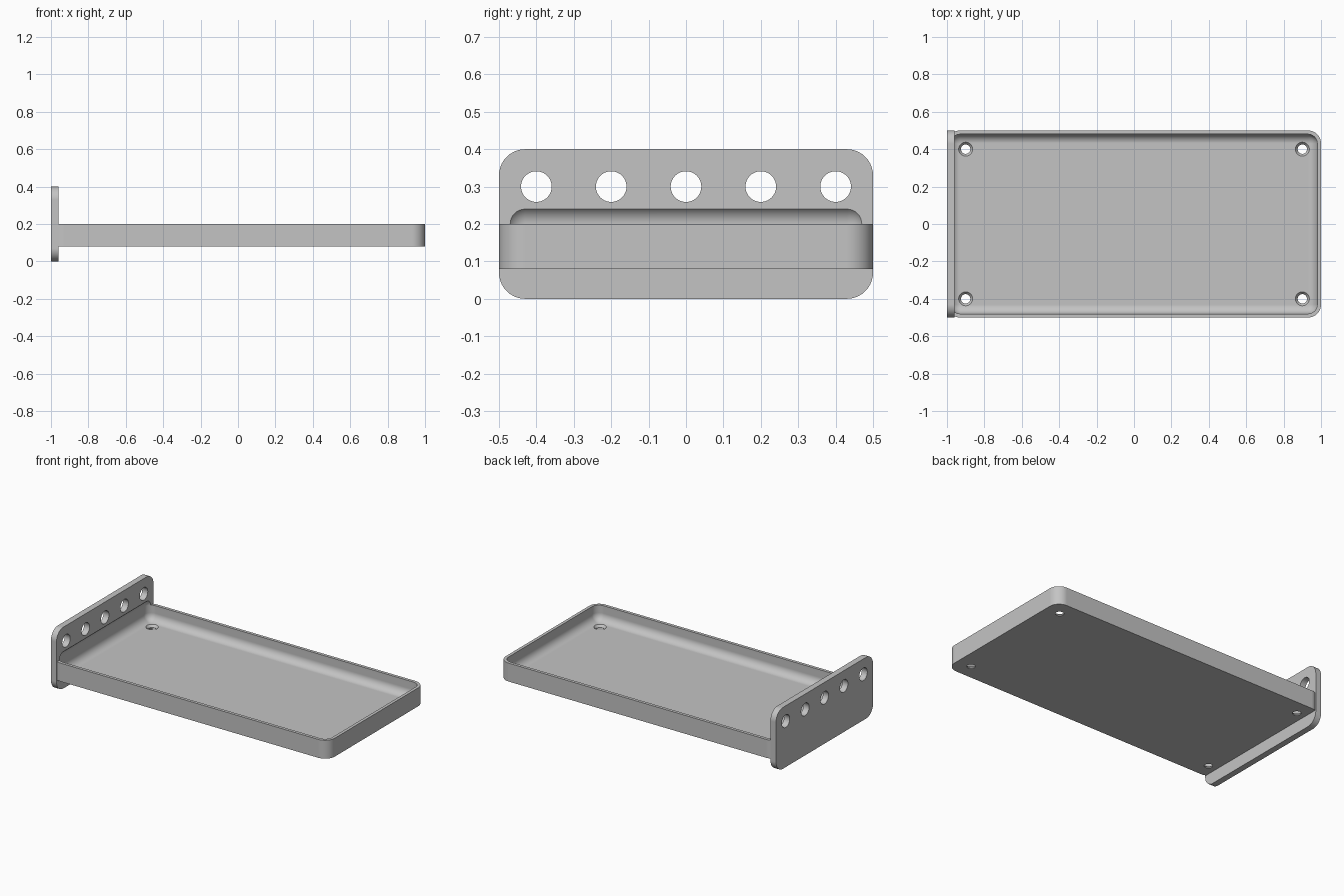
import bpy
import bmesh
from math import radians
from mathutils import Matrix, Vector

cube = bpy.data.objects.get("Cube")
if cube:
    bpy.data.objects.remove(cube, do_unlink=True)

grey = bpy.data.materials.new("plain_grey")
grey.use_nodes = True
colour = (0.55, 0.55, 0.55, 1)
grey.diffuse_color = colour
grey.node_tree.nodes["Principled BSDF"].inputs["Base Color"].default_value = colour


def make_object(name, bm):
    bmesh.ops.recalc_face_normals(bm, faces=bm.faces)
    mesh = bpy.data.meshes.new(name)
    bm.to_mesh(mesh)
    bm.free()
    mesh.materials.append(grey)
    obj = bpy.data.objects.new(name, mesh)
    bpy.context.collection.objects.link(obj)
    return obj


def block(name, low, high, radius, axis=None):
    """Box between two corners, rounded on edges along one axis or on all edges."""
    low, high = Vector(low), Vector(high)
    bm = bmesh.new()
    bmesh.ops.create_cube(bm, size=1)
    bmesh.ops.scale(bm, vec=high - low, verts=bm.verts)
    bmesh.ops.translate(bm, vec=(low + high) / 2, verts=bm.verts)
    edges = [e for e in bm.edges if axis is None
             or abs((e.verts[0].co - e.verts[1].co).normalized()[axis]) > 0.9]
    bmesh.ops.bevel(bm, geom=edges, offset=radius, segments=10, profile=0.5,
                    affect='EDGES', clamp_overlap=True)
    return make_object(name, bm)


def drill(name, centre, bottom, top, depth, axis='Z'):
    """Round cutter with a radius at each end."""
    turn = Matrix.Rotation(radians(90), 4, 'Y') if axis == 'X' else Matrix()
    bm = bmesh.new()
    bmesh.ops.create_cone(bm, cap_ends=True, segments=40, radius1=bottom,
                          radius2=top, depth=depth,
                          matrix=Matrix.Translation(centre) @ turn)
    return make_object(name, bm)


def combine(target, other, operation):
    """Apply a boolean and remove the helper."""
    mod = target.modifiers.new("combine", 'BOOLEAN')
    mod.operation = operation
    mod.solver = 'EXACT'
    mod.object = other
    other.hide_render = True
    bpy.context.view_layer.objects.active = target
    bpy.ops.object.modifier_apply(modifier=mod.name)
    bpy.data.objects.remove(other, do_unlink=True)


# Tray body, its hidden end kept just inside the end plate
tray = block("tray_with_end_plate", (-1, -0.5, 0.08), (1, 0.5, 0.2), 0.07, axis=2)
for v in tray.data.vertices:
    v.co.x = max(v.co.x, -0.988)

# Upright end plate
plate = block("end_plate", (-1, -0.5, 0), (-0.96, 0.5, 0.4), 0.07, axis=0)
combine(tray, plate, 'UNION')

# Rounded hollow, which also bites into the plate
hollow = block("hollow_cutter", (-0.98, -0.48, 0.1), (0.98, 0.48, 0.25), 0.05)
combine(tray, hollow, 'DIFFERENCE')

# Row of holes through the plate
for i in range(-2, 3):
    hole = drill("plate_hole_cutter", (-0.98, i * 0.2, 0.3), 0.041, 0.041, 0.1, 'X')
    combine(tray, hole, 'DIFFERENCE')

# Countersunk screw holes in the tray corners
for x in (-0.9, 0.9):
    for y in (-0.4, 0.4):
        shaft = drill("screw_hole_cutter", (x, y, 0.09), 0.025, 0.025, 0.06)
        combine(tray, shaft, 'DIFFERENCE')
        sink = drill("countersink_cutter", (x, y, 0.095), 0.025, 0.041, 0.02)
        combine(tray, sink, 'DIFFERENCE')

# Smooth curved surfaces with crisp edges
bpy.ops.object.select_all(action='DESELECT')
tray.select_set(True)
bpy.context.view_layer.objects.active = tray
bpy.ops.object.shade_smooth_by_angle(angle=radians(25))
weighted = tray.modifiers.new("even_shading", 'WEIGHTED_NORMAL')
weighted.keep_sharp = True
